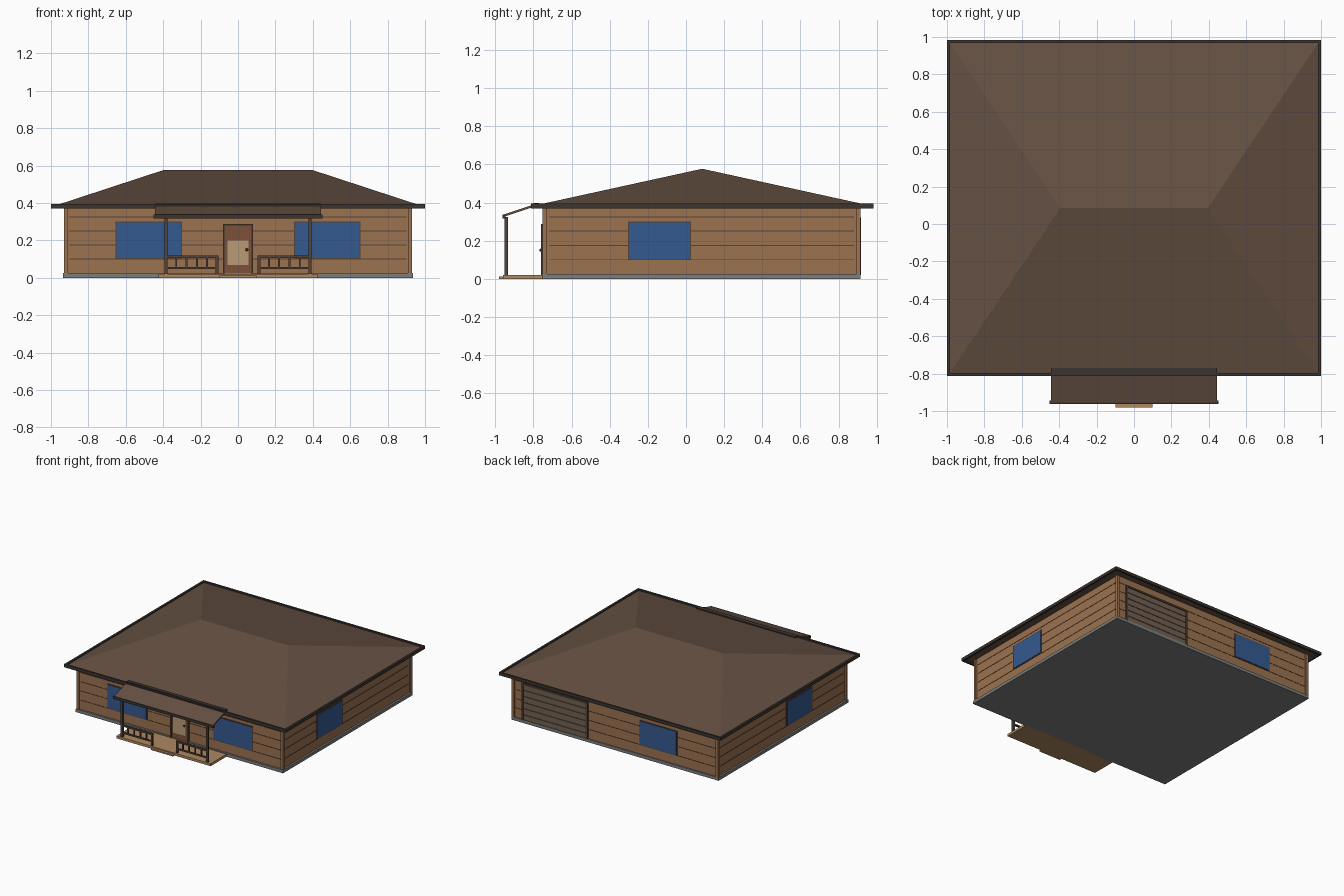
import bpy, bmesh, math
from mathutils import Vector

if "Cube" in bpy.data.objects:
    bpy.data.objects.remove(bpy.data.objects["Cube"])


def mat(name, r, g, b):
    m = bpy.data.materials.new(name)
    m.diffuse_color = (r, g, b, 1)
    m.use_nodes = True
    m.node_tree.nodes["Principled BSDF"].inputs["Base Color"].default_value = m.diffuse_color
    return m


WALL = mat("wall_wood", 0.33, 0.17, 0.08)
ROOF = mat("roof_brown", 0.13, 0.08, 0.055)
TRIM = mat("dark_trim", 0.09, 0.055, 0.035)
FASCIA = mat("fascia_dark", 0.045, 0.035, 0.03)
STONE = mat("foundation_grey", 0.2, 0.21, 0.2)
DECK = mat("deck_tan", 0.42, 0.25, 0.12)
GLASS = mat("glass_blue", 0.035, 0.1, 0.28)
DOOR = mat("door_red_brown", 0.2, 0.08, 0.04)
PANEL = mat("door_panel", 0.5, 0.33, 0.18)
GARAGE = mat("garage_panel", 0.17, 0.12, 0.085)


def mesh(name, verts, faces, m):
    me = bpy.data.meshes.new(name)
    me.from_pydata(verts, [], faces)
    bm = bmesh.new()
    bm.from_mesh(me)
    bmesh.ops.recalc_face_normals(bm, faces=bm.faces)
    bm.to_mesh(me)
    bm.free()
    me.materials.append(m)
    ob = bpy.data.objects.new(name, me)
    bpy.context.collection.objects.link(ob)
    return ob


def box(name, x, y, z, m):
    """Box from (min, max) ranges."""
    v = [(a, b, c) for a in x for b in y for c in z]
    f = [(0, 1, 3, 2), (4, 5, 7, 6), (0, 1, 5, 4), (2, 3, 7, 6), (0, 2, 6, 4), (1, 3, 7, 5)]
    return mesh(name, v, f, m)


def around(c, w):
    return (c - w / 2, c + w / 2)


X, Y0, Y1 = 0.92, -0.74, 0.905

# Foundation and walls
box("foundation", (-0.935, 0.935), (-0.755, 0.915), (0, 0.025), STONE)
box("walls", (-X, X), (Y0, Y1), (0.02, 0.38), WALL)

# Siding lines
for i in range(4):
    z = around(0.10 + 0.075 * i, 0.005)
    box("siding_front_back", (-0.9, 0.9), (Y0 - 0.002, Y1 + 0.002), z, TRIM)
    box("siding_sides", (-X - 0.002, X + 0.002), (-0.715, 0.88), z, TRIM)

# Corner boards
for sx in (-1, 1):
    for y in (Y0, Y1):
        box("corner_board", around(sx * X, 0.022), around(y, 0.022), (0.02, 0.375), WALL)

# Hip roof
EX, E0, E1, RY = 0.99, -0.805, 0.975, 0.085
mesh("hip_roof",
     [(-EX, E0, 0.382), (EX, E0, 0.382), (EX, E1, 0.382), (-EX, E1, 0.382),
      (-0.395, RY, 0.577), (0.395, RY, 0.577)],
     [(0, 1, 5, 4), (1, 2, 5), (2, 3, 4, 5), (3, 0, 4), (0, 3, 2, 1)], ROOF)

# Fascia boards
for sx in (-1, 1):
    box("fascia_side", around(sx * 0.992, 0.016), (-0.813, 0.983), (0.37, 0.394), FASCIA)
for y in (E0, E1):
    box("fascia_end", (-1, 1), around(y, 0.016), (0.37, 0.394), FASCIA)


# Windows: thin rim plus glass
def window(name, axis, face, out, a, z=(0.10, 0.30)):
    rim, pane = sorted((face, face + out * 0.005)), sorted((face, face + out * 0.007))
    g, gz = (a[0] + 0.005, a[1] - 0.005), (z[0] + 0.005, z[1] - 0.005)
    for part, r, d, zz, m in (("frame", a, rim, z, TRIM), ("glass", g, pane, gz, GLASS)):
        x, y = (r, d) if axis == "y" else (d, r)
        box(name + "_" + part, x, y, zz, m)


window("front_window_left", "y", Y0, -1, (-0.655, -0.30))
window("front_window_right", "y", Y0, -1, (0.30, 0.655))
window("back_window", "y", Y1, 1, (-0.555, -0.22))
window("right_window", "x", X, 1, (-0.305, 0.025))
window("left_window", "x", -X, -1, (-0.305, 0.025))

# Front door
for sx in (-1, 1):
    box("door_jamb", around(sx * 0.075, 0.012), (-0.76, Y0), (0.02, 0.287), TRIM)
box("door_head", (-0.081, 0.081), (-0.76, Y0), (0.277, 0.287), TRIM)
box("door", (-0.07, 0.07), (-0.753, Y0), (0.02, 0.278), DOOR)
box("door_panel", (-0.055, 0.055), (-0.756, -0.75), (0.068, 0.20), PANEL)
bpy.ops.mesh.primitive_uv_sphere_add(segments=12, ring_count=8, radius=0.008,
                                     location=(0.047, -0.761, 0.15))
knob = bpy.context.object
knob.name = "door_knob"
knob.data.materials.append(FASCIA)

# Garage door with slats
G = (0.255, 0.835)
box("garage_door", G, (Y1, 0.91), (0.02, 0.315), GARAGE)
for x in G:
    box("garage_jamb", around(x, 0.016), (Y1, 0.917), (0.02, 0.32), TRIM)
box("garage_head", G, (Y1, 0.917), (0.308, 0.322), TRIM)
for i in range(5):
    box("garage_slat_line", G, (Y1, 0.913), around(0.065 + 0.05 * i, 0.006), TRIM)

# Porch deck and step
box("porch_deck", (-0.425, 0.425), (-0.96, -0.745), (0, 0.02), DECK)
box("porch_step", (-0.10, 0.10), (-0.98, -0.955), (0, 0.011), DECK)

# Porch posts and railings
PY = -0.943
for sx in (-1, 1):
    box("porch_post", around(sx * 0.385, 0.018), around(PY, 0.018), (0.02, 0.325), TRIM)
    rail = sorted((sx * 0.385, sx * 0.105))
    box("top_rail", rail, around(PY, 0.014), (0.105, 0.118), TRIM)
    box("bottom_rail", rail, around(PY, 0.012), (0.047, 0.058), TRIM)
    box("rail_end_post", around(sx * 0.112, 0.014), around(PY, 0.014), (0.02, 0.118), TRIM)
    for i in range(4):
        box("baluster", around(sx * (0.165 + 0.055 * i), 0.01), around(PY, 0.01),
            (0.05, 0.11), TRIM)

# Sloped porch roof from a side profile
prof = [(-0.957, 0.325), (-0.957, 0.337), (-0.79, 0.392), (-0.79, 0.38)]
n = len(prof)
mesh("porch_roof", [(x, y, z) for x in (-0.445, 0.445) for y, z in prof],
     [tuple(range(n)), tuple(range(n, 2 * n))]
     + [(i, (i + 1) % n, (i + 1) % n + n, i + n) for i in range(n)], ROOF)
box("porch_beam", (-0.452, 0.452), (-0.963, -0.945), (0.316, 0.338), FASCIA)
box("porch_flashing", (-0.445, 0.445), (-0.80, -0.77), (0.376, 0.398), FASCIA)
